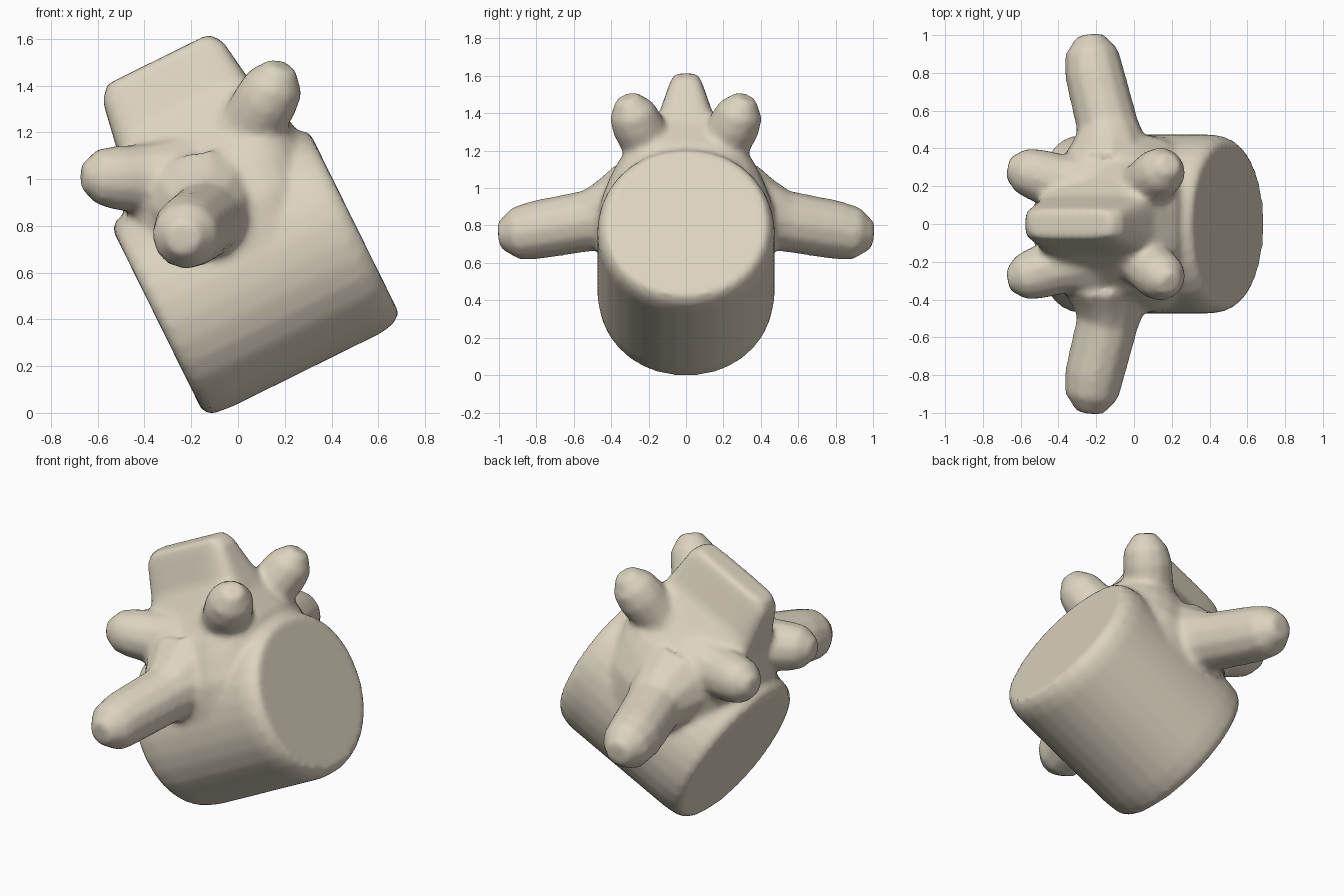
import bpy, bmesh, math
from mathutils import Vector

if "Cube" in bpy.data.objects:
    bpy.data.objects.remove(bpy.data.objects["Cube"])

TILT = math.radians(26.3)
A = Vector((math.cos(TILT), 0, math.sin(TILT)))    # along the body
U = Vector((-math.sin(TILT), 0, math.cos(TILT)))   # up the spine blade
Y = Vector((0, 1, 0))
parts = []


def loft(name, rings):
    """Skin a closed solid over rings with equal point counts."""
    bm = bmesh.new()
    rows = [[bm.verts.new(p) for p in ring] for ring in rings]
    n = len(rows[0])
    for r0, r1 in zip(rows, rows[1:]):
        for i in range(n):
            j = (i + 1) % n
            bm.faces.new((r0[i], r0[j], r1[j], r1[i]))
    bm.faces.new(rows[0][::-1])
    bm.faces.new(rows[-1])
    bmesh.ops.recalc_face_normals(bm, faces=bm.faces)
    me = bpy.data.meshes.new(name)
    bm.to_mesh(me)
    bm.free()
    ob = bpy.data.objects.new(name, me)
    bpy.context.collection.objects.link(ob)
    parts.append(ob)


def ring(center, e1, e2, r1, r2, n, power=1.0):
    pts = []
    for i in range(n):
        t = 2 * math.pi * (i + 0.5) / n
        c, s = math.cos(t), math.sin(t)
        c = math.copysign(abs(c) ** power, c)
        s = math.copysign(abs(s) ** power, s)
        pts.append(center + e1 * (r1 * c) + e2 * (r2 * s))
    return pts


def process(name, path):
    """Tapered round arm through (x, y, z, radius), on both sides."""
    for side in (-1, 1):
        pts = [Vector((x, y * side, z)) for x, y, z, r in path]
        rings = []
        for i, p in enumerate(pts):
            d = (pts[min(i + 1, len(pts) - 1)] - pts[max(i - 1, 0)]).normalized()
            e1 = d.cross(Vector((0.3, 0, 1))).normalized()
            rings.append(ring(p, e1, d.cross(e1), path[i][3], path[i][3], 12))
        loft(name, rings)


# Drum-shaped body with softened rims: (position on axis, scale)
loft("body", [ring(A * a + U * 0.525, Y, U, 0.475 * s, 0.475 * s, 32, 0.97)
              for a, s in ((-0.125, 0.92), (-0.09, 0.98), (0.0, 1), (0.71, 1),
                           (0.77, 0.975), (0.815, 0.91))])

# Arch flaring down into the body and blade on top: (u, a min, a max, half width, squareness)
loft("blade", [ring(A * ((a0 + a1) / 2) + U * u, A, Y, (a1 - a0) / 2, w, 28, p)
               for u, a0, a1, w, p in ((0.6, 0.0, 0.7, 0.47, 0.6), (0.8, -0.04, 0.74, 0.47, 0.65),
                                       (0.94, -0.06, 0.77, 0.42, 0.7), (1.03, -0.04, 0.765, 0.37, 0.65),
                                       (1.18, 0.03, 0.7, 0.24, 0.55), (1.3, 0.05, 0.68, 0.15, 0.45),
                                       (1.47, 0.08, 0.655, 0.095, 0.42), (1.525, 0.13, 0.615, 0.075, 0.42))])

# Long side arms
process("side_arm", [(-0.14, 0.3, 0.9, 0.26), (-0.13, 0.42, 0.865, 0.205),
                     (-0.14, 0.52, 0.845, 0.165), (-0.21, 0.8, 0.795, 0.158),
                     (-0.225, 0.91, 0.775, 0.143), (-0.235, 1.0, 0.765, 0.07)])
# Upper knobs leaning forward
process("upper_knob", [(-0.05, 0.12, 1.08, 0.18), (0.06, 0.2, 1.25, 0.14),
                       (0.125, 0.265, 1.365, 0.138), (0.16, 0.29, 1.43, 0.125),
                       (0.19, 0.32, 1.505, 0.06)])
# Lower knobs leaning back
process("lower_knob", [(-0.25, 0.17, 1.0, 0.22), (-0.42, 0.23, 1.02, 0.15),
                       (-0.53, 0.265, 1.025, 0.138), (-0.6, 0.285, 1.03, 0.12),
                       (-0.668, 0.3, 1.03, 0.055)])

# Fuse the parts into one bone with soft joints
bpy.ops.object.select_all(action='DESELECT')
for ob in parts:
    ob.select_set(True)
bone = parts[0]
bpy.context.view_layer.objects.active = bone
bpy.ops.object.join()
bone.name = "vertebra"
fuse = bone.modifiers.new("fuse", 'REMESH')
fuse.mode = 'VOXEL'
fuse.voxel_size = 0.02
soft = bone.modifiers.new("soften", 'SMOOTH')
soft.factor = 0.5
soft.iterations = 5
for m in ("fuse", "soften"):
    bpy.ops.object.modifier_apply(modifier=m)

# Stand it on the ground
low = min(v.co.z for v in bone.data.vertices)
for v in bone.data.vertices:
    v.co.z -= low

mat = bpy.data.materials.new("bone")
mat.diffuse_color = (0.72, 0.66, 0.53, 1)
mat.use_nodes = True
mat.node_tree.nodes["Principled BSDF"].inputs["Base Color"].default_value = mat.diffuse_color
bone.data.materials.clear()
bone.data.materials.append(mat)
bpy.ops.object.shade_smooth()
